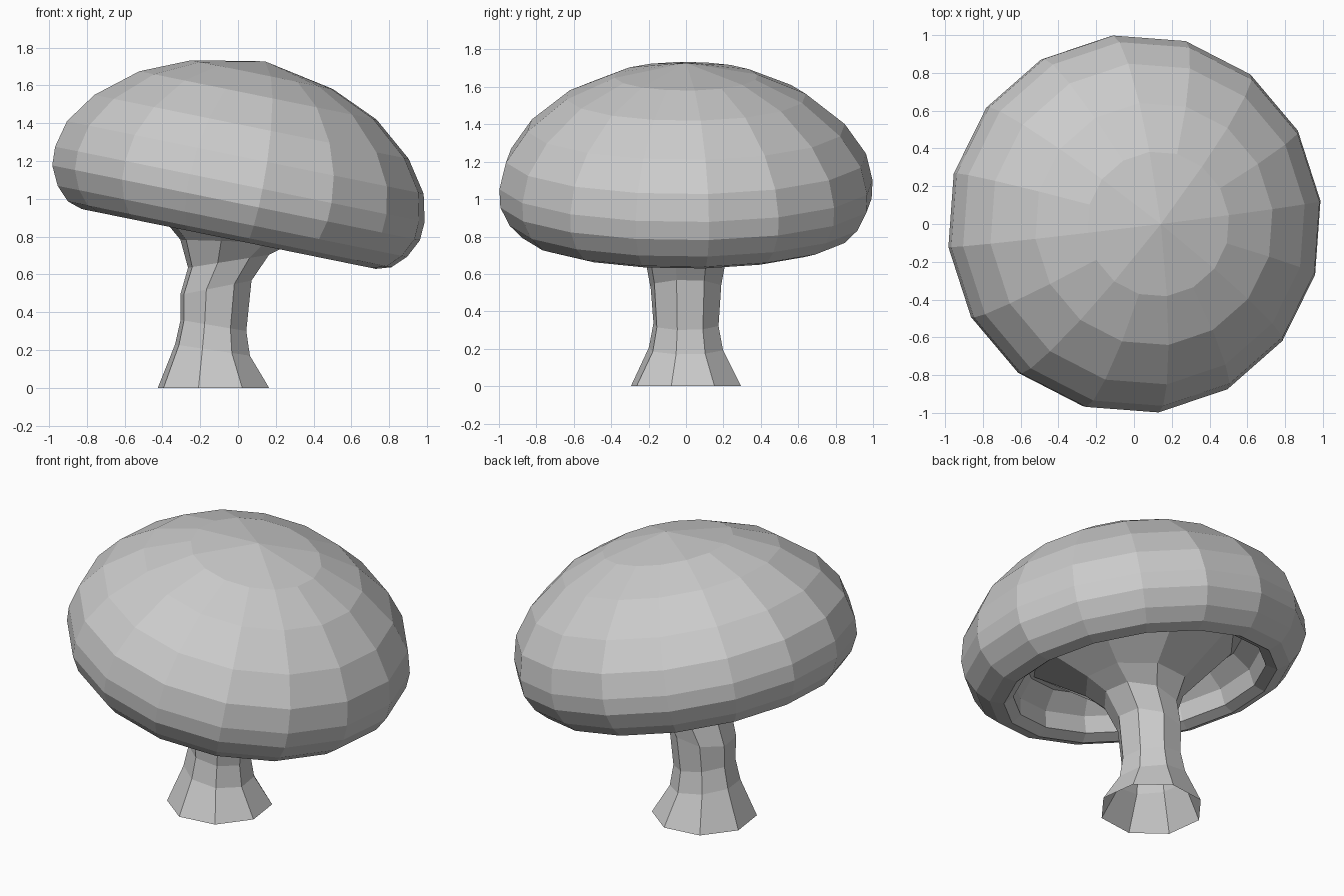
import bpy, bmesh
from math import sin, cos, radians, pi
from mathutils import Matrix, Vector

cube = bpy.data.objects.get("Cube")
if cube:
    bpy.data.objects.remove(cube)

grey = bpy.data.materials.new("plain grey")
grey.use_nodes = True
colour = (0.6, 0.6, 0.6, 1)
grey.diffuse_color = colour
grey.node_tree.nodes["Principled BSDF"].inputs["Base Color"].default_value = colour


def add_ring(bm, radius, height, sides, offset, centre_x=0, slope=0):
    """Ring of vertices whose height leans along x by the slope."""
    ring = []
    for i in range(sides):
        a = offset + 2 * pi * i / sides
        x = radius * cos(a)
        ring.append(bm.verts.new((centre_x + x, radius * sin(a), height + slope * x)))
    return ring


def bridge(bm, rings):
    for a, b in zip(rings, rings[1:]):
        n = len(a)
        for i in range(n):
            j = (i + 1) % n
            bm.faces.new((a[i], a[j], b[j], b[i]))


def finish(bm, name):
    bmesh.ops.recalc_face_normals(bm, faces=bm.faces[:])
    mesh = bpy.data.meshes.new(name)
    bm.to_mesh(mesh)
    bm.free()
    mesh.materials.append(grey)
    obj = bpy.data.objects.new(name, mesh)
    bpy.context.collection.objects.link(obj)
    return obj


# Cap: domed profile, rolled lip and hollow underside, (radius, height)
profile = [(0.385, 0.842), (0.645, 0.73), (0.855, 0.56), (0.97, 0.395),
           (1.005, 0.25), (1.0, 0.15), (0.95, 0.05), (0.88, -0.02),
           (0.8, -0.045), (0.74, -0.01), (0.725, 0.09), (0.64, 0.19)]
bm = bmesh.new()
rings = [add_ring(bm, r, h, 16, radians(7)) for r, h in profile]
bridge(bm, rings)
apex = bm.verts.new((0, 0, 0.914))
for i in range(0, 16, 2):
    top = rings[0]
    bm.faces.new((apex, top[i], top[i + 1], top[(i + 2) % 16]))
bm.faces.new(rings[-1])
cap = finish(bm, "mushroom_cap")
cap.matrix_world = Matrix.Translation(Vector((-0.04, 0, 0.832))) @ Matrix.Rotation(radians(11.5), 4, "Y")

# Stem: open at the foot, bent and flaring up into the cap
# (centre x, height, radius, slope)
stem_rings = [(-0.13, 0, 0.305, 0), (-0.135, 0.2, 0.205, -0.15),
              (-0.13, 0.33, 0.18, -0.17), (-0.117, 0.53, 0.195, 0.2),
              (-0.05, 0.67, 0.222, 0.16), (-0.01, 0.775, 0.305, -0.03),
              (0.0, 1.02, 0.62, -0.2)]
bm = bmesh.new()
bridge(bm, [add_ring(bm, r, z, 8, radians(30), x, s) for x, z, r, s in stem_rings])
finish(bm, "mushroom_stem")
